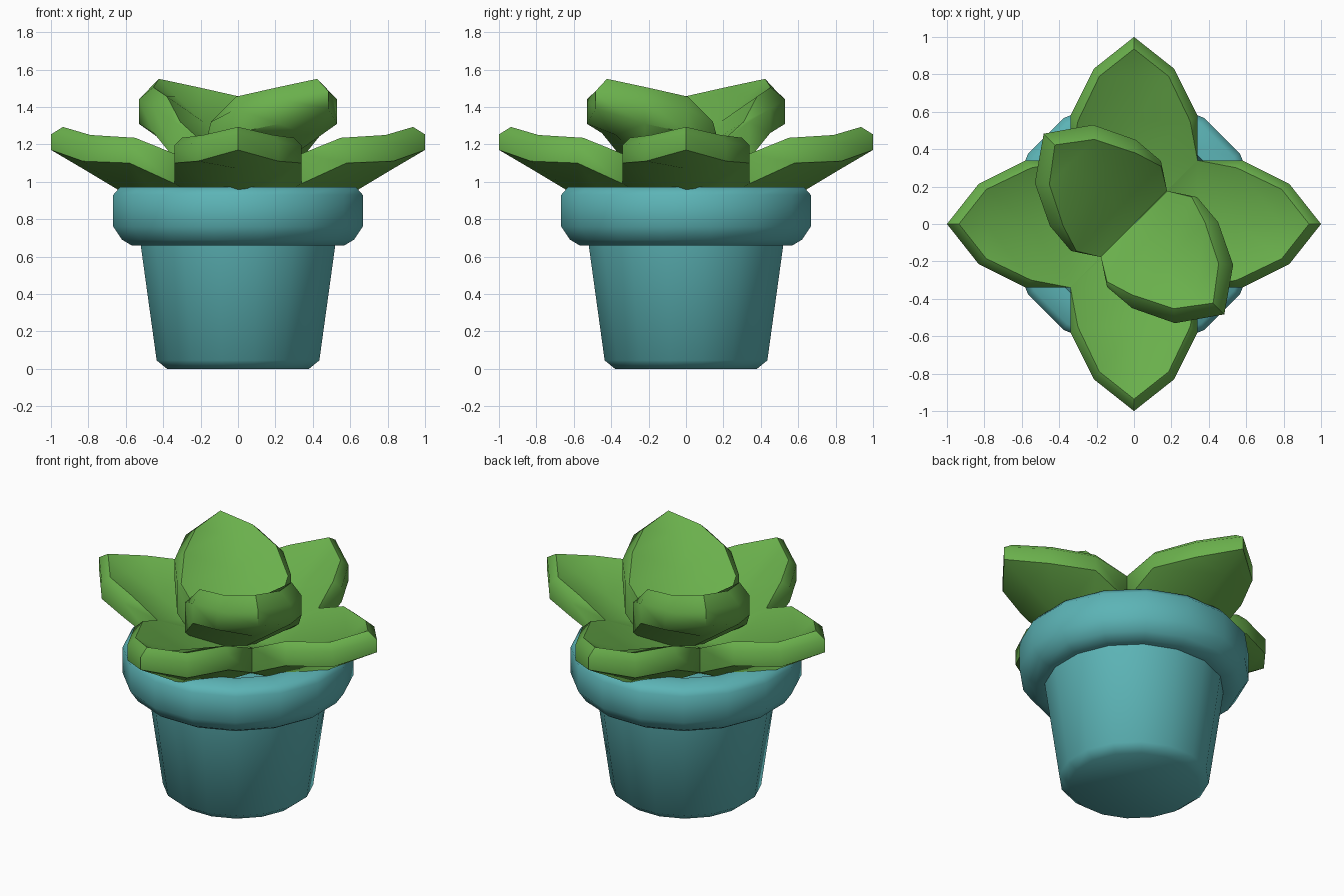
import bpy, bmesh, math
from mathutils import Matrix

if "Cube" in bpy.data.objects:
    bpy.data.objects.remove(bpy.data.objects["Cube"])


def material(name, rgb):
    m = bpy.data.materials.new(name)
    m.diffuse_color = (*rgb, 1)
    m.use_nodes = True
    m.node_tree.nodes["Principled BSDF"].inputs["Base Color"].default_value = m.diffuse_color
    return m


GREEN = material("leaf green", (0.144, 0.434, 0.072))
TEAL = material("pot teal", (0.107, 0.456, 0.468))


def finish(bm, name, mat, angle):
    bmesh.ops.remove_doubles(bm, verts=bm.verts, dist=0.0005)
    bmesh.ops.recalc_face_normals(bm, faces=bm.faces)
    me = bpy.data.meshes.new(name)
    bm.to_mesh(me)
    bm.free()
    me.materials.append(mat)
    ob = bpy.data.objects.new(name, me)
    bpy.context.collection.objects.link(ob)
    bpy.ops.object.select_all(action='DESELECT')
    ob.select_set(True)
    bpy.context.view_layer.objects.active = ob
    bpy.ops.object.shade_smooth_by_angle(angle=math.radians(angle))
    return ob


def loft(bm, rings):
    """Skin closed rings of points."""
    vs = [[bm.verts.new(p) for p in r] for r in rings]
    n = len(vs[0])
    for a, b in zip(vs, vs[1:]):
        for i in range(n):
            j = (i + 1) % n
            bm.faces.new((a[i], a[j], b[j], b[i]))
    return vs


# Pot: 16-sided, flats facing the axes; radii are measured to the flats
profile = [(0.38, 0), (0.435, 0.045), (0.52, 0.66), (0.57, 0.66), (0.62, 0.69),
           (0.667, 0.76), (0.667, 0.93), (0.63, 0.972), (0.5, 0.972), (0.46, 0.86)]
SIDES = 16
step = math.tau / SIDES
bm = bmesh.new()
rings = loft(bm, [[(r / math.cos(step / 2) * math.cos((i + 0.5) * step),
                    r / math.cos(step / 2) * math.sin((i + 0.5) * step), z)
                   for i in range(SIDES)] for r, z in profile])
bm.faces.new(rings[0])
bm.faces.new(rings[-1])
finish(bm, "pot", TEAL, 50)


# Leaf stations: distance out, half width, middle top z, middle bottom z,
# edge top z, edge bottom z, inward shift and narrowing of the upper edge
lower = [(0.03, 0.03, 0.98, 0.78, 0.99, 0.80, 0.00, 0.00),
         (0.34, 0.34, 1.03, 0.81, 1.15, 0.99, 0.00, 0.00),
         (0.58, 0.34, 1.11, 0.92, 1.235, 1.10, 0.03, 0.04),
         (0.83, 0.215, 1.21, 1.07, 1.25, 1.11, 0.04, 0.03),
         (1.00, 0.00, 1.293, 1.17, 1.293, 1.17, 0.064, 0.00)]
upper = [(0.00, 0.25, 1.13, 0.92, 1.20, 1.00, 0.00, 0.00),
         (0.136, 0.34, 1.20, 0.98, 1.32, 1.12, 0.02, 0.02),
         (0.311, 0.325, 1.32, 1.09, 1.455, 1.26, 0.05, 0.05),
         (0.53, 0.22, 1.455, 1.25, 1.505, 1.31, 0.06, 0.05),
         (0.683, 0.00, 1.55, 1.39, 1.55, 1.39, 0.085, 0.00)]


def leaf(name, stations, degrees, drop):
    rings = []
    for i, (u, w, zt, zb, et, eb, du, inset) in enumerate(stations):
        d = drop * max(0, min(i - 1, 1))
        side = [(u, w, eb), (u, w, et - d), (u - du, max(w - inset, 0), et)]
        rings.append([(u, 0, zb)] + side + [(u - du, 0, zt)]
                     + [(x, -y, z) for x, y, z in reversed(side)])
    bm = bmesh.new()
    vs = loft(bm, rings)
    bm.faces.new(vs[0])
    bmesh.ops.rotate(bm, verts=bm.verts, cent=(0, 0, 0),
                     matrix=Matrix.Rotation(math.radians(degrees), 3, 'Z'))
    finish(bm, name, GREEN, 50)


# Four spreading leaves and two upright inner leaves on the diagonal
for k, side in enumerate(("right", "back", "left", "front")):
    leaf("lower_leaf_" + side, lower, 90 * k, 0.04)
leaf("upper_leaf_front_right", upper, -45, 0.065)
leaf("upper_leaf_back_left", upper, 135, 0.065)
